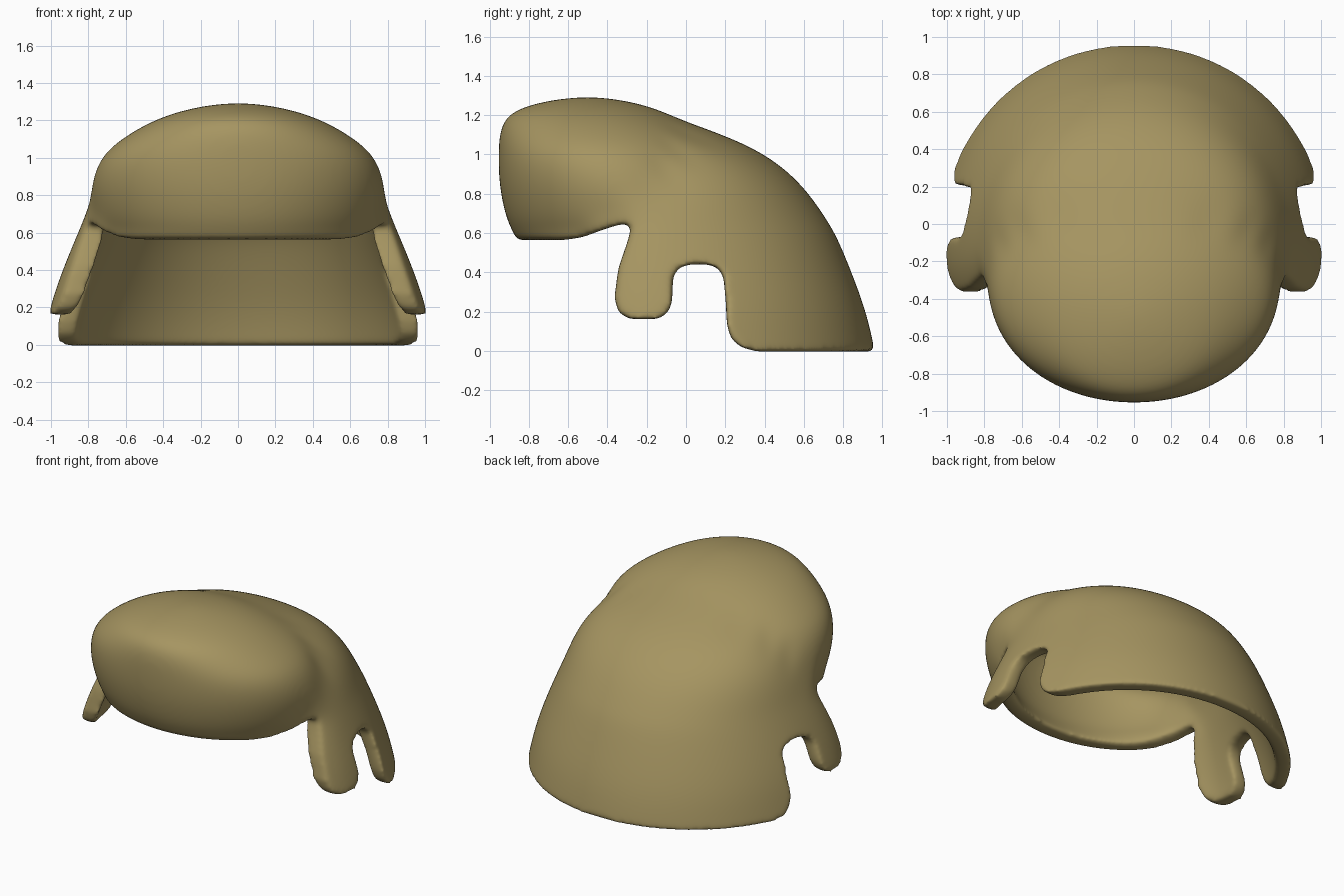
import bpy, bmesh, math

if "Cube" in bpy.data.objects:
    bpy.data.objects.remove(bpy.data.objects["Cube"])

# Horizontal sections, each the union of two ovals given as
# (front y, back y, half width, y of widest point): z, ray centre y, dome, fringe
SECTIONS = [
    (-0.15, -0.20, (-0.84, 0.985, 1.09, -0.15), None),
    (0.00, -0.20, (-0.84, 0.965, 1.05, -0.15), None),
    (0.20, -0.20, (-0.84, 0.92, 1.01, -0.15), None),
    (0.40, -0.20, (-0.80, 0.845, 0.94, -0.15), (-0.78, 0.2, 0.60, -0.2)),
    (0.57, -0.22, (-0.68, 0.775, 0.87, -0.15), (-0.86, 0.2, 0.73, -0.2)),
    (0.65, -0.25, (-0.64, 0.73, 0.835, -0.14), (-0.91, 0.2, 0.77, -0.24)),
    (0.80, -0.28, (-0.60, 0.63, 0.775, -0.10), (-0.945, 0.2, 0.79, -0.30)),
    (0.92, -0.32, (-0.60, 0.515, 0.695, -0.07), (-0.955, 0.2, 0.77, -0.36)),
    (1.02, -0.36, (-0.60, 0.37, 0.58, -0.06), (-0.955, 0.17, 0.72, -0.40)),
    (1.10, -0.40, (-0.60, 0.19, 0.40, -0.10), (-0.95, 0.11, 0.625, -0.42)),
    (1.17, -0.45, None, (-0.93, -0.01, 0.51, -0.45)),
    (1.22, -0.48, None, (-0.88, -0.12, 0.40, -0.48)),
    (1.26, -0.49, None, (-0.77, -0.24, 0.27, -0.49)),
    (1.285, -0.50, None, (-0.63, -0.38, 0.13, -0.50)),
]
APEX = (0, -0.5, 1.293)
COLS = 64

# Side outline (y, z): nape, ear notch, sideburn, fringe
OUTLINE = [
    (1.3, 1.6), (1.3, -0.004), (0.36, -0.004), (0.28, 0.018), (0.23, 0.06), (0.208, 0.13),
    (0.2, 0.28), (0.19, 0.38), (0.16, 0.425), (0.11, 0.44), (0.02, 0.44),
    (-0.035, 0.425), (-0.065, 0.38), (-0.07, 0.25), (-0.09, 0.195), (-0.14, 0.162),
    (-0.29, 0.162), (-0.345, 0.195), (-0.365, 0.27), (-0.345, 0.42), (-0.30, 0.55),
    (-0.28, 0.62), (-0.285, 0.645), (-0.32, 0.648), (-0.42, 0.618), (-0.52, 0.58),
    (-0.62, 0.563), (-1.3, 0.563), (-1.3, 1.6),
]


def make_object(name, bm):
    bmesh.ops.recalc_face_normals(bm, faces=bm.faces)
    mesh = bpy.data.meshes.new(name)
    bm.to_mesh(mesh)
    bm.free()
    obj = bpy.data.objects.new(name, mesh)
    bpy.context.collection.objects.link(obj)
    return obj


def inside(oval, x, y):
    if oval is None:
        return False
    front, back, half, mid = oval
    reach = back - mid if y > mid else mid - front
    return (abs(x) / half) ** 2.05 + (abs(y - mid) / reach) ** 2.05 < 1


def section(z, centre, dome, fringe):
    pts = []
    for i in range(COLS):
        a = 2 * math.pi * i / COLS
        c, s = math.cos(a), math.sin(a)
        low, high = 0.0, 1.5
        for _ in range(25):
            r = (low + high) / 2
            x, y = r * c, centre + r * s
            if inside(dome, x, y) or inside(fringe, x, y):
                low = r
            else:
                high = r
        pts.append((low * c, centre + low * s, z))
    return pts


# Hair surface lofted through the sections
bm = bmesh.new()
rings = [[bm.verts.new(p) for p in section(*row)] for row in SECTIONS]
for low, high in zip(rings, rings[1:]):
    for i in range(COLS):
        j = (i + 1) % COLS
        bm.faces.new((low[i], low[j], high[j], high[i]))
top = bm.verts.new(APEX)
for i in range(COLS):
    bm.faces.new((rings[-1][i], rings[-1][(i + 1) % COLS], top))
hair = make_object("hair", bm)

# Side outline extruded across x, used to trim the hem
bm = bmesh.new()
face = bm.faces.new([bm.verts.new((-1.5, y, z)) for y, z in OUTLINE])
new = bmesh.ops.extrude_face_region(bm, geom=[face])["geom"]
bmesh.ops.translate(bm, vec=(3, 0, 0),
                    verts=[v for v in new if isinstance(v, bmesh.types.BMVert)])
trim = make_object("hem_trim", bm)
trim.hide_render = True

# Thick shell, trimmed, with softened rims
sub = hair.modifiers.new("round", 'SUBSURF')
sub.levels = sub.render_levels = 2
shell = hair.modifiers.new("shell", 'SOLIDIFY')
shell.thickness, shell.offset = 0.1, -1
cut = hair.modifiers.new("trim", 'BOOLEAN')
cut.operation, cut.object, cut.solver = 'INTERSECT', trim, 'EXACT'
remesh = hair.modifiers.new("remesh", 'REMESH')
remesh.mode, remesh.voxel_size = 'VOXEL', 0.0125
soft = hair.modifiers.new("soften", 'SMOOTH')
soft.factor, soft.iterations = 0.5, 32

bpy.context.view_layer.update()
graph = bpy.context.evaluated_depsgraph_get()
mesh = bpy.data.meshes.new_from_object(hair.evaluated_get(graph))
hair.modifiers.clear()
hair.data = mesh
bpy.data.objects.remove(trim)
mesh.polygons.foreach_set("use_smooth", [True] * len(mesh.polygons))

# Colour
mat = bpy.data.materials.new("hair_colour")
mat.diffuse_color = (0.38, 0.30, 0.12, 1)
mat.use_nodes = True
mat.node_tree.nodes["Principled BSDF"].inputs["Base Color"].default_value = mat.diffuse_color
mesh.materials.clear()
mesh.materials.append(mat)
